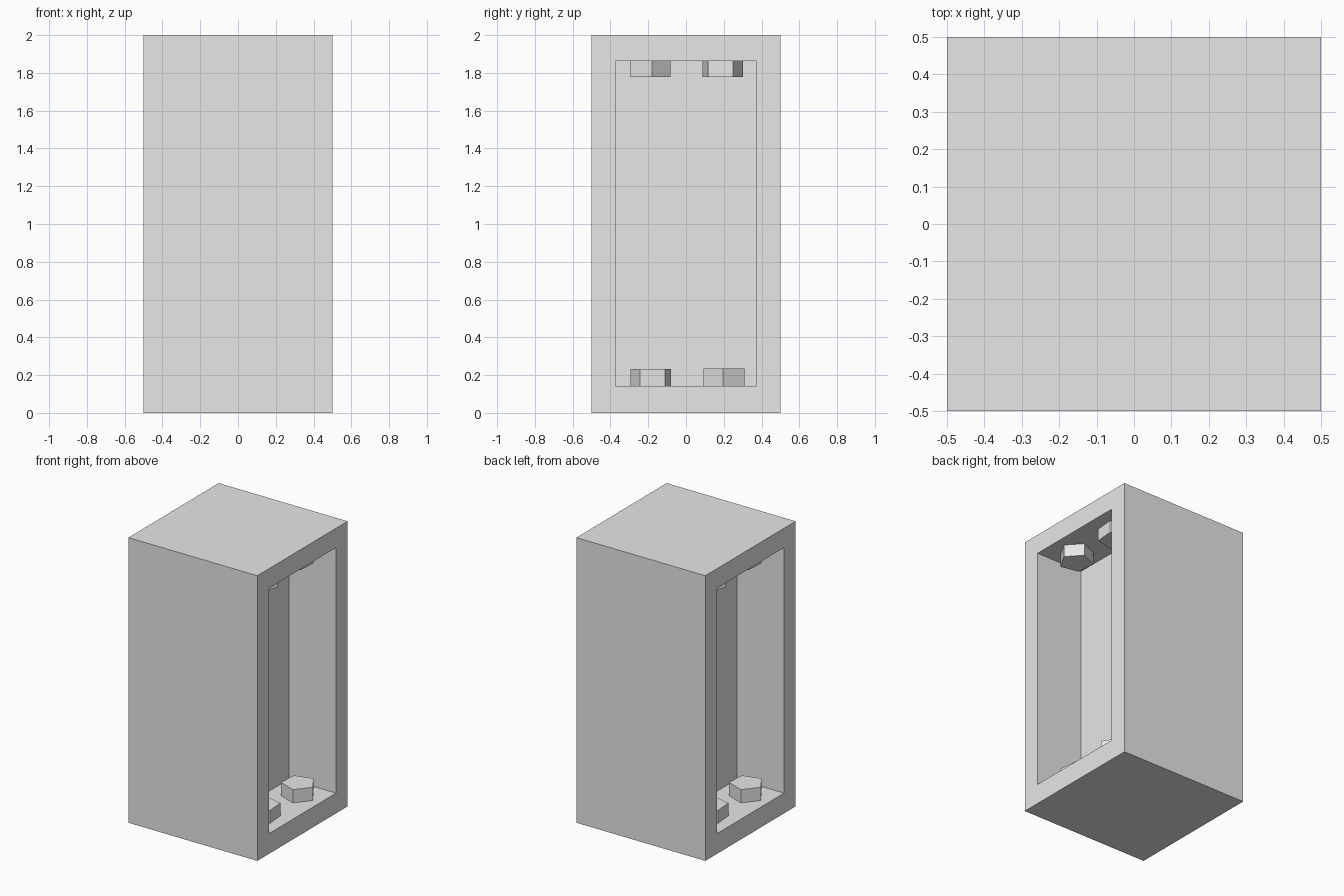
import bpy, bmesh
from math import radians
from mathutils import Matrix, Vector

old = bpy.data.objects.get("Cube")
if old:
    bpy.data.objects.remove(old, do_unlink=True)

grey = bpy.data.materials.new("light grey")
grey.use_nodes = True
colour = (0.8, 0.8, 0.8, 1)
grey.diffuse_color = colour
grey.node_tree.nodes["Principled BSDF"].inputs["Base Color"].default_value = colour

OPEN_Y, OPEN_LOW, OPEN_HIGH, DEPTH = 0.372, 0.142, 1.863, 0.365


def finish(bm, name):
    bmesh.ops.recalc_face_normals(bm, faces=bm.faces)
    mesh = bpy.data.meshes.new(name)
    bm.to_mesh(mesh)
    bm.free()
    mesh.materials.append(grey)
    obj = bpy.data.objects.new(name, mesh)
    bpy.context.collection.objects.link(obj)
    return obj


# Tall block with a deep rectangular recess in each side
bm = bmesh.new()
bmesh.ops.create_cube(bm, size=1, matrix=Matrix.Translation((0, 0, 1)) @ Matrix.Diagonal((1, 1, 2, 1)))
bm.normal_update()
for face in [f for f in bm.faces if abs(f.normal.x) > 0.9]:
    inward = Vector((-face.normal.x, 0, 0))
    bmesh.ops.inset_individual(bm, faces=[face], thickness=0.1)
    for v in face.verts:
        v.co.y = OPEN_Y if v.co.y > 0 else -OPEN_Y
        v.co.z = OPEN_HIGH if v.co.z > 1 else OPEN_LOW
    floor = bmesh.ops.extrude_discrete_faces(bm, faces=[face])["faces"][0]
    bmesh.ops.translate(bm, verts=floor.verts, vec=inward * DEPTH)
finish(bm, "block_body")


# Five-sided bolt heads on the floor and ceiling of each recess
def bolt(name, x, y, low, high, turn, side):
    bm = bmesh.new()
    place = (Matrix.Rotation(radians(side), 4, 'Z')
             @ Matrix.Translation((x, y, (low + high) / 2))
             @ Matrix.Rotation(radians(turn), 4, 'Z'))
    ring = bmesh.ops.create_circle(bm, cap_ends=True, segments=5, radius=0.113)["verts"]
    # Point the first corner along x before turning
    first = ring[0].co.copy()
    align = Matrix.Rotation(first.xy.angle_signed(Vector((1, 0))) * -1, 4, 'Z')
    bmesh.ops.transform(bm, matrix=align, verts=bm.verts)
    cap = bmesh.ops.extrude_face_region(bm, geom=list(bm.faces))["geom"]
    top = [g for g in cap if isinstance(g, bmesh.types.BMVert)]
    for v in bm.verts:
        v.co.z = (low - high) / 2
    for v in top:
        v.co.z = (high - low) / 2
    bmesh.ops.transform(bm, matrix=place, verts=bm.verts)
    finish(bm, name)


for label, side in (("left", 0), ("right", 180)):
    bolt(label + "_lower_bolt_a", 0.32, -0.184, OPEN_LOW, 0.232, 40.8, side)
    bolt(label + "_lower_bolt_b", 0.33, 0.203, OPEN_LOW, 0.235, -3, side)
    bolt(label + "_upper_bolt_a", 0.325, -0.193, 1.777, OPEN_HIGH, 6, side)
    bolt(label + "_upper_bolt_b", 0.315, 0.191, 1.777, OPEN_HIGH, 31.2, side)
